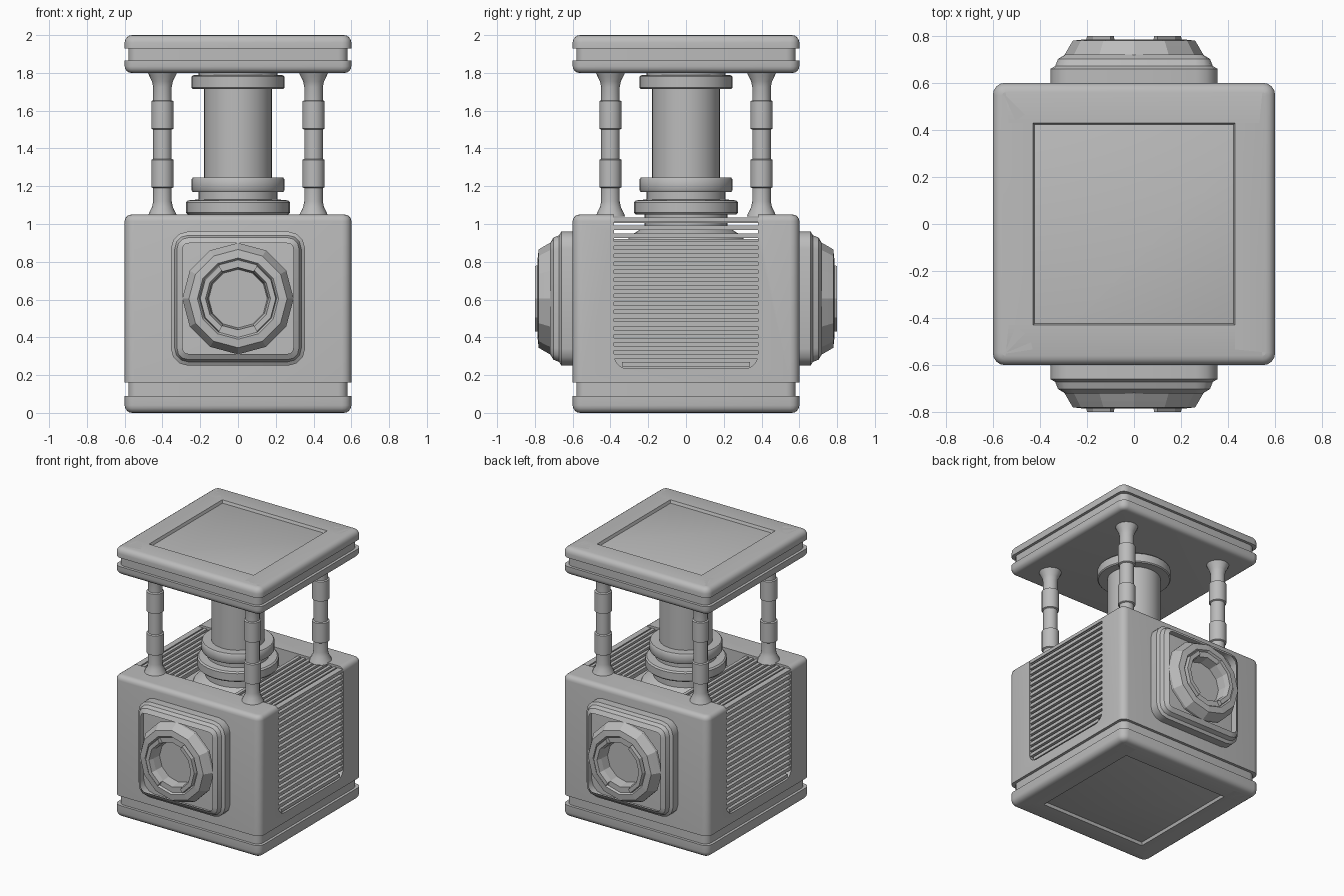
import bpy, bmesh
from math import pi, sin, cos, radians
from mathutils import Matrix, Vector

cube = bpy.data.objects.get("Cube")
if cube:
    bpy.data.objects.remove(cube)

grey = bpy.data.materials.new("plain grey")
grey.use_nodes = True
COLOUR = (0.5, 0.5, 0.5, 1)
grey.diffuse_color = COLOUR
next(n for n in grey.node_tree.nodes if n.type == 'BSDF_PRINCIPLED').inputs["Base Color"].default_value = COLOUR


def finish(name, bm, smooth=True):
    bmesh.ops.recalc_face_normals(bm, faces=bm.faces)
    mesh = bpy.data.meshes.new(name)
    bm.to_mesh(mesh)
    bm.free()
    mesh.materials.append(grey)
    ob = bpy.data.objects.new(name, mesh)
    bpy.context.collection.objects.link(ob)
    bpy.ops.object.select_all(action='DESELECT')
    bpy.context.view_layer.objects.active = ob
    ob.select_set(True)
    if smooth:
        bpy.ops.object.shade_smooth_by_angle(angle=radians(35))
    return ob


def add_box(bm, lo, hi):
    lo, hi = Vector(lo), Vector(hi)
    matrix = Matrix.Translation((lo + hi) / 2) @ Matrix.Diagonal((*(hi - lo), 1))
    return bmesh.ops.create_cube(bm, size=1, matrix=matrix)["verts"]


def bevel_where(bm, test, width, segments=4):
    edges = [e for e in bm.edges if test(*(v.co for v in e.verts))]
    bmesh.ops.bevel(bm, geom=edges, offset=width, segments=segments, profile=0.5, affect='EDGES')


def slab(name, half, z0, z1, top=0, bottom=0, corner=0.05, recess=0):
    """Square slab with rounded corners, rounded rims and an optional panel sunk in one face."""
    bm = bmesh.new()
    add_box(bm, (-half, -half, z0), (half, half, z1))
    bevel_where(bm, lambda a, b: abs(a.z - b.z) > 0.01, corner)
    for z, width in ((z1, top), (z0, bottom)):
        if width:
            bevel_where(bm, lambda a, b: abs(a.z - z) + abs(b.z - z) < 1e-5, width)
    if recess:
        bm.normal_update()
        face = max(bm.faces, key=lambda f: f.normal.z * recess * 9 + f.calc_area())
        margin = half - 0.43 - (top if recess > 0 else bottom)
        bmesh.ops.inset_region(bm, faces=[face], thickness=margin)
        bmesh.ops.inset_region(bm, faces=[face], thickness=0.06, depth=-0.02)
    return finish(name, bm)


def lathe(bm, profile, sides, matrix=Matrix()):
    """Revolve (radius, height) points about z."""
    rings = [[bm.verts.new(matrix @ Vector((r * cos(2 * pi * i / sides), r * sin(2 * pi * i / sides), h)))
              for i in range(sides)] for r, h in profile]
    for a, b in zip(rings, rings[1:]):
        for i in range(sides):
            j = (i + 1) % sides
            bm.faces.new((a[i], a[j], b[j], b[i]))
    bm.faces.new(rings[0])
    bm.faces.new(rings[-1])


# Base plate and roof: pairs of rounded slabs around a recessed seam
slab("base_plate", 0.6, 0, 0.09, bottom=0.04, recess=-1)
slab("base_seam", 0.58, 0.085, 0.165)
slab("roof_lower_plate", 0.6, 1.8, 1.865, bottom=0.035)
slab("roof_seam", 0.58, 1.86, 1.935)
slab("roof_top_plate", 0.6, 1.93, 2.0, top=0.04, recess=1)

# Body with side pockets joined by a channel across the top
body = slab("body", 0.6, 0.16, 1.05, top=0.035)
cutters = []
for x0, x1, z0 in ((0.555, 0.8, 0.235), (-0.8, -0.555, 0.235), (-0.7, 0.7, 0.92)):
    bm = bmesh.new()
    add_box(bm, (x0, -0.38, z0), (x1, 0.38, 1.3))
    if z0 < 0.9:
        bevel_where(bm, lambda a, b: a.z < 0.5 and b.z < 0.5 and abs(a.y - b.y) < 0.01, 0.07, 5)
    cutters.append(finish("pocket_cutter", bm, False))
bpy.context.view_layer.objects.active = body
for cutter in cutters:
    cutter.hide_render = True
    mod = body.modifiers.new("pocket", 'BOOLEAN')
    mod.operation, mod.solver, mod.object = 'DIFFERENCE', 'EXACT', cutter
    bpy.ops.object.modifier_apply(modifier=mod.name)
for cutter in cutters:
    bpy.data.objects.remove(cutter)

# Cooling slats on both sides and over the top
bm = bmesh.new()
PITCH = 0.0425
for s in (-1, 1):
    for i in range(19):
        z = 0.258 + i * PITCH
        w = 0.34 if i == 0 else 0.382
        add_box(bm, (s * 0.575 - 0.021, -w, z - 0.012), (s * 0.575 + 0.021, w, z + 0.012))
    for i in range(9):
        x = s * (0.575 - i * PITCH)
        add_box(bm, (x - 0.012, -0.382, 1.005), (x + 0.012, 0.382, 1.035))
finish("cooling_slats", bm, False)

# Central column with collars
bm = bmesh.new()
lathe(bm, [(0.31, 0.91), (0.3, 0.935), (0.22, 0.985), (0.22, 1.05), (0.265, 1.05), (0.275, 1.06),
           (0.275, 1.115), (0.265, 1.125), (0.21, 1.13), (0.21, 1.17), (0.24, 1.17), (0.247, 1.18),
           (0.247, 1.235), (0.24, 1.245), (0.18, 1.245), (0.18, 1.715), (0.24, 1.715), (0.247, 1.722),
           (0.247, 1.78), (0.24, 1.787), (0.21, 1.79), (0.21, 1.81)], 32)
finish("central_column", bm)

# Corner posts with flared ends and two sleeves
half_post = [(0.078, 1.04), (0.07, 1.06), (0.055, 1.09), (0.049, 1.12), (0.049, 1.19),
             (0.059, 1.195), (0.059, 1.34), (0.049, 1.345)]
post = half_post + [(r, 2.845 - h) for r, h in reversed(half_post)]
for x, side in ((0.4, "left"), (-0.4, "right")):
    for y, end in ((-0.4, "front"), (0.4, "back")):
        bm = bmesh.new()
        lathe(bm, post, 16, Matrix.Translation((x, y, 0)))
        finish(f"{end}_{side}_post", bm)

# Front and back ports, built along local z and turned outward
for end, angle in (("front", 0), ("back", pi)):
    place = Matrix.Translation((0, 0, 0.605)) @ Matrix.Rotation(angle, 4, 'Z') @ Matrix.Rotation(pi / 2, 4, 'X')

    bm = bmesh.new()
    add_box(bm, (-0.355, -0.355, 0.58), (0.355, 0.355, 0.66))
    bevel_where(bm, lambda a, b: abs(a.z - b.z) > 0.01, 0.09, 3)
    bm.normal_update()
    cap = max(bm.faces, key=lambda f: f.calc_center_median().z)
    for thickness, depth in ((0.02, 0.012), (0.012, 0.03), (0.03, 0.018)):
        bmesh.ops.inset_region(bm, faces=[cap], thickness=thickness, depth=depth)
    # open the plate where the bowl sits
    bmesh.ops.delete(bm, geom=[cap], context='FACES')
    bm.transform(place)
    finish(f"{end}_port_plate", bm)

    bm = bmesh.new()
    lathe(bm, [(0.295, 0.7), (0.295, 0.72), (0.275, 0.755), (0.26, 0.78), (0.215, 0.785), (0.205, 0.772),
               (0.165, 0.772), (0.155, 0.7), (0.13, 0.675), (0.07, 0.655), (0.02, 0.65)], 12, place)
    # flange closing the gap behind the rim
    rim = [e for e in bm.edges if False]
    finish(f"{end}_port_ring", bm, False)

    # Two raised arcs leaving notches at top and bottom
    bm = bmesh.new()
    for start in (-60, 120):
        rows = []
        for i in range(5):
            a = radians(start + 30 * i)
            rows.append([bm.verts.new(place @ Vector((r * cos(a), r * sin(a), h)))
                         for r, h in ((0.205, 0.765), (0.2, 0.8), (0.172, 0.8), (0.16, 0.765))])
        for a, b in zip(rows, rows[1:]):
            for i in range(4):
                bm.faces.new((a[i], a[(i + 1) % 4], b[(i + 1) % 4], b[i]))
        bm.faces.new(rows[0])
        bm.faces.new(rows[-1])
    finish(f"{end}_port_teeth", bm, False)
